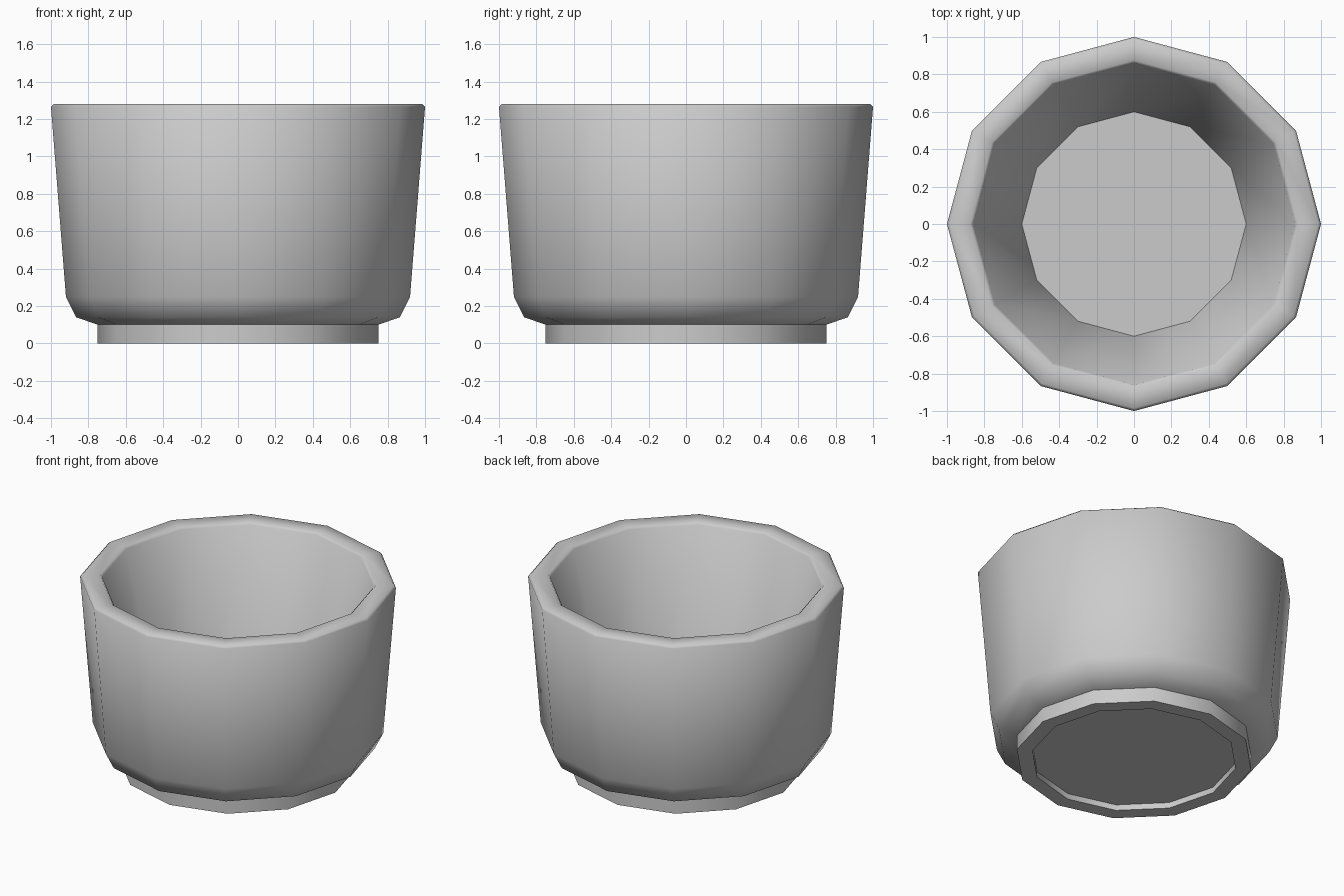
import bpy, bmesh, math

if "Cube" in bpy.data.objects:
    bpy.data.objects.remove(bpy.data.objects["Cube"])

SIDES = 12

# profile of the pot, from underside centre, up the outside, over the rim, down to the inner floor
PROFILE = [
    (0.65, 0.04), (0.65, 0.0), (0.75, 0.0), (0.75, 0.10),   # foot ring
    (0.865, 0.14), (0.92, 0.25), (1.0, 1.265),              # outer wall
    (0.985, 1.28), (0.875, 1.28), (0.86, 1.265),            # rim
    (0.60, 0.20),                                           # inner wall
]


def lathe(name, profile, sides):
    bm = bmesh.new()
    rings = []
    for r, z in profile:
        rings.append([bm.verts.new((r * math.cos(2 * math.pi * i / sides),
                                    r * math.sin(2 * math.pi * i / sides), z))
                      for i in range(sides)])
    for a, b in zip(rings, rings[1:]):
        for i in range(sides):
            j = (i + 1) % sides
            bm.faces.new((a[i], a[j], b[j], b[i]))
    # underside and inner floor
    bm.faces.new(rings[0][::-1])
    bm.faces.new(rings[-1])
    bmesh.ops.recalc_face_normals(bm, faces=bm.faces)
    mesh = bpy.data.meshes.new(name)
    bm.to_mesh(mesh)
    bm.free()
    obj = bpy.data.objects.new(name, mesh)
    bpy.context.collection.objects.link(obj)
    return obj


pot = lathe("pot", PROFILE, SIDES)
bpy.context.view_layer.objects.active = pot
pot.select_set(True)
bpy.ops.object.shade_smooth_by_angle(angle=math.radians(50))
